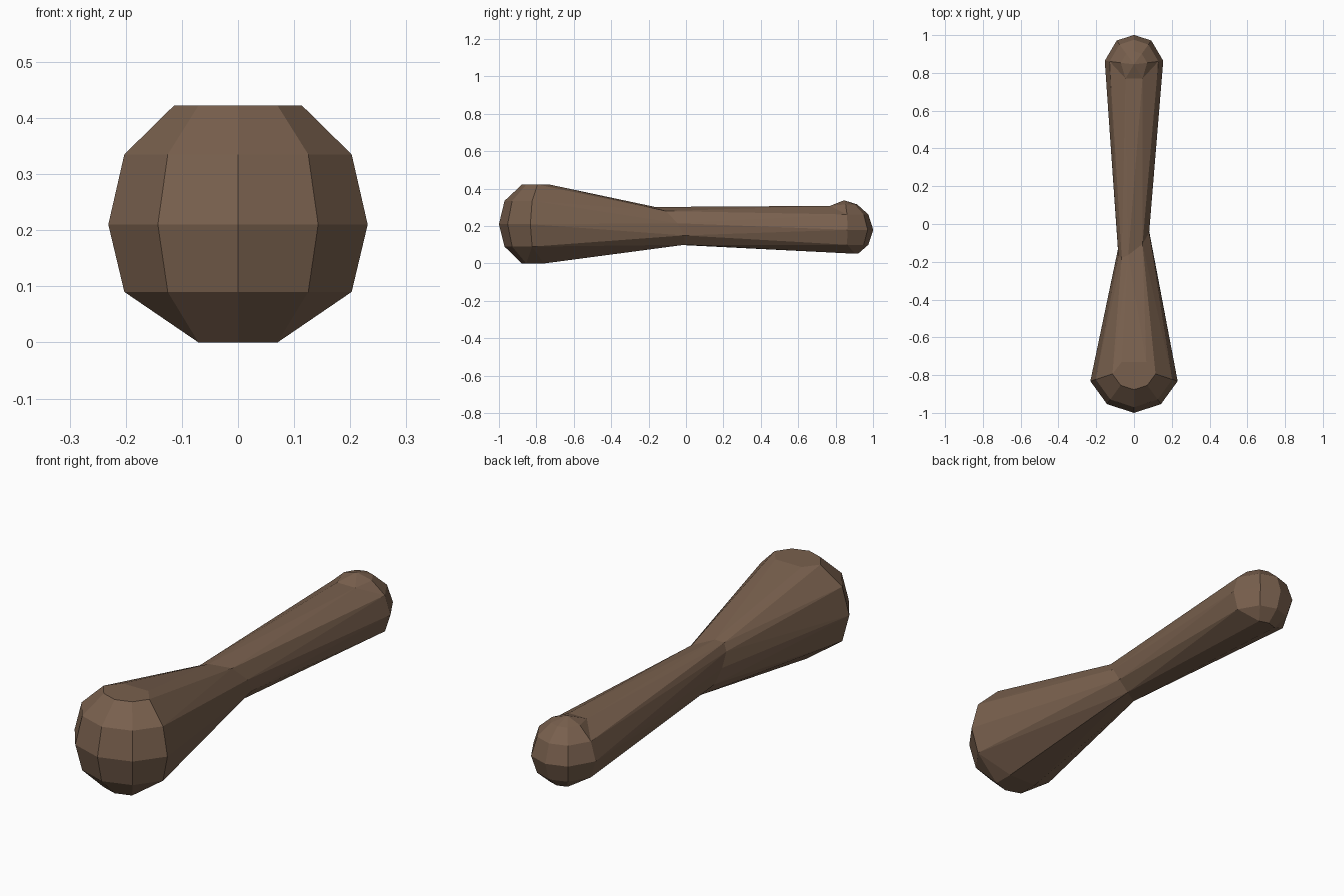
import bpy, bmesh, math

if "Cube" in bpy.data.objects:
    bpy.data.objects.remove(bpy.data.objects["Cube"])

wood = bpy.data.materials.new("brown_bone")
wood.diffuse_color = (0.19, 0.117, 0.075, 1)
wood.use_nodes = True
wood.node_tree.nodes["Principled BSDF"].inputs["Base Color"].default_value = wood.diffuse_color


def ring(cy, z, r, angles):
    """Points on a level circle; angle 0 points along -y."""
    return [(r * math.sin(math.radians(a)), cy - r * math.cos(math.radians(a)), z)
            for a in angles]


def hull(name, points, cap=()):
    """Faceted convex solid round the points, left open where the cap joins."""
    bm = bmesh.new()
    caps = set()
    for p in points:
        v = bm.verts.new(p)
        if p in cap:
            caps.add(v)
    res = bmesh.ops.convex_hull(bm, input=bm.verts[:])
    inner = [v for v in set(res["geom_interior"] + res["geom_unused"])
             if isinstance(v, bmesh.types.BMVert)]
    bmesh.ops.delete(bm, geom=inner, context='VERTS')
    joint = [f for f in bm.faces if all(v in caps for v in f.verts)]
    if joint:
        bmesh.ops.delete(bm, geom=joint, context='FACES')
    bmesh.ops.dissolve_limit(bm, angle_limit=math.radians(2),
                             verts=bm.verts[:], edges=bm.edges[:])
    bmesh.ops.recalc_face_normals(bm, faces=bm.faces[:])
    me = bpy.data.meshes.new(name)
    bm.to_mesh(me)
    bm.free()
    me.materials.append(wood)
    ob = bpy.data.objects.new(name, me)
    bpy.context.collection.objects.link(ob)
    return ob


# Narrow waist section shared by both halves (skewed)
section = [(-.03, .302), (.045, .28), (.08, .215), (.075, .15), (.03, .1),
           (-.04, .1), (-.077, .14), (-.085, .2), (-.082, .26), (-.065, .292)]
waist = [(x, -.085 + .6 * x - .6 * (z - .2), z) for x, z in section]

# Large end: front of a ten-sided ball flattened above and below
front = [-72, -36, 0, 36, 72]
big = []
for z, r in [(.422, .12), (.335, .213), (.21, .243), (.09, .213)]:
    big += ring(-.757, z, r, front)
big += ring(-.757, 0, .12, front[1:4])
for s in (-1, 1):
    big += [(s * .065, -.73, .422), (s * .07, -.76, 0)]
hull("large_end", big + waist, waist)

# Small end: back of a ten-sided ball, with a low peak on top
back = [97, 144, 180, 216, 263]
peak = [(-.045, .77, .308), (.045, .77, .308)]
knob_rings = [(.262, .13), (.18, .156), (.1, .13)]
knob = [(0, .845, .338)] + ring(.845, .316, .07, back) + peak
for z, r in knob_rings:
    knob += ring(.845, z, r, back)
hull("small_knob", knob)

# Shaft from the waist to the small end
end = peak + ring(.845, .052, .075, back[1:4])
for z, r in knob_rings:
    end += ring(.845, z, r, back)
hull("shaft", end + waist, waist)
